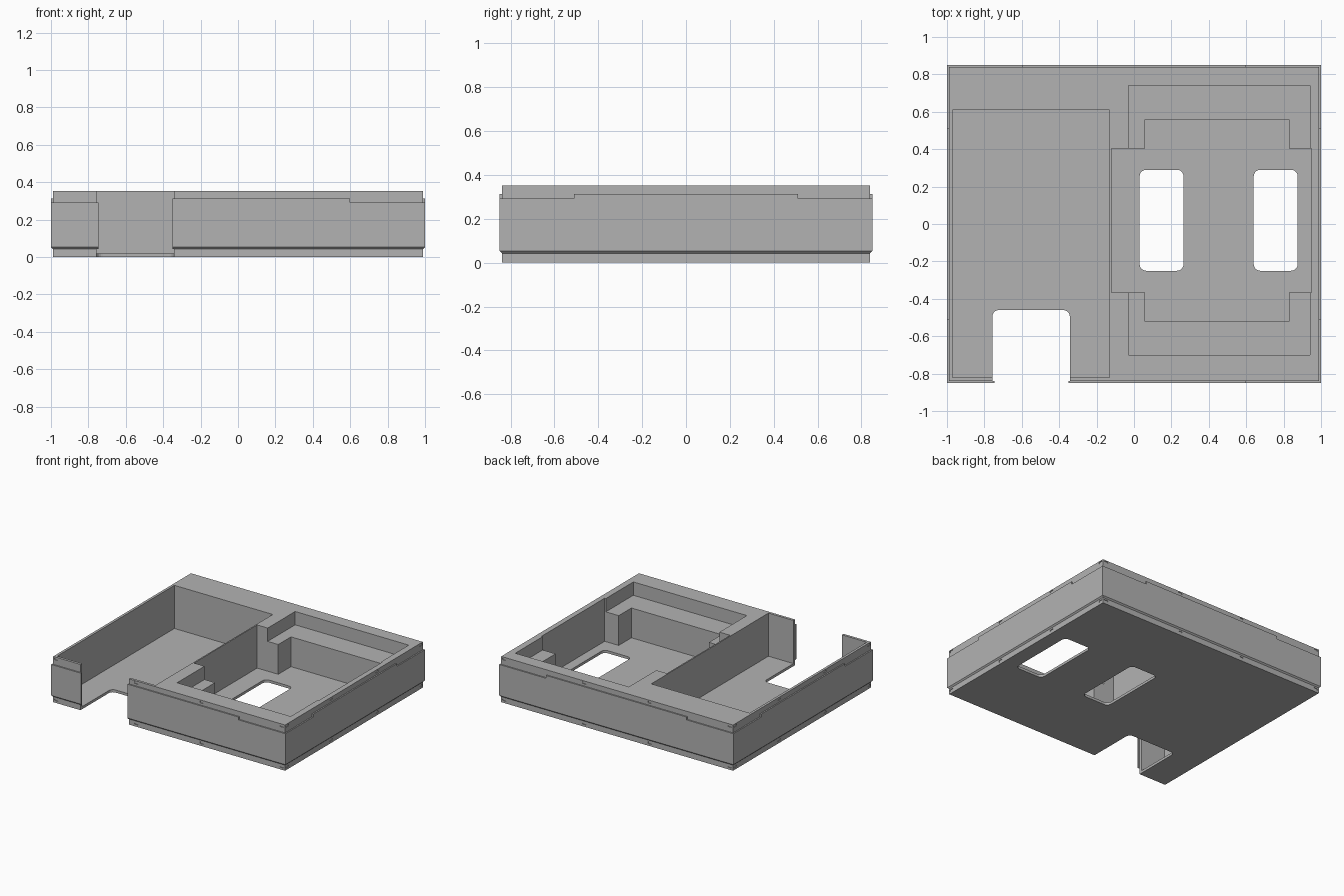
import bpy, bmesh, math
from mathutils import Matrix, Vector

if "Cube" in bpy.data.objects:
    bpy.data.objects.remove(bpy.data.objects["Cube"])

grey = bpy.data.materials.new("mid grey")
grey.diffuse_color = (0.45, 0.45, 0.45, 1)
grey.use_nodes = True
grey.node_tree.nodes["Principled BSDF"].inputs["Base Color"].default_value = grey.diffuse_color

W, D, H = 1.0, 0.85, 0.353      # half width, half depth, height
T = 0.01                        # thickness of the outer cladding
FLOOR = 0.02


def outline(x0, x1, y0, y1, r=0.0, seg=5):
    """Rectangle outline with optional rounded corners."""
    if r == 0:
        return [(x0, y0), (x1, y0), (x1, y1), (x0, y1)]
    pts = []
    for k, (cx, cy) in enumerate([(x1 - r, y1 - r), (x0 + r, y1 - r),
                                  (x0 + r, y0 + r), (x1 - r, y0 + r)]):
        for i in range(seg + 1):
            a = math.pi / 2 * (k + i / seg)
            pts.append((cx + r * math.cos(a), cy + r * math.sin(a)))
    return pts


def add_loft(bm, low, high):
    """Solid between two matching loops of 3D points."""
    a = [bm.verts.new(p) for p in low]
    b = [bm.verts.new(p) for p in high]
    bm.faces.new(a[::-1])
    bm.faces.new(b)
    for i in range(len(a)):
        j = (i + 1) % len(a)
        bm.faces.new((a[i], a[j], b[j], b[i]))


def add_prism(bm, pts, z0, z1, mat=Matrix()):
    add_loft(bm, [mat @ Vector((x, y, z0)) for x, y in pts],
             [mat @ Vector((x, y, z1)) for x, y in pts])


def finish(name, bm):
    bmesh.ops.remove_doubles(bm, verts=bm.verts, dist=1e-5)
    bmesh.ops.recalc_face_normals(bm, faces=bm.faces)
    me = bpy.data.meshes.new(name)
    bm.to_mesh(me)
    bm.free()
    me.materials.append(grey)
    ob = bpy.data.objects.new(name, me)
    bpy.context.collection.objects.link(ob)
    return ob


def cut(target, bm):
    """Subtract a temporary solid from the target."""
    cutter = finish("cutter", bm)
    cutter.hide_render = True
    mod = target.modifiers.new("cut", 'BOOLEAN')
    mod.operation, mod.solver, mod.object = 'DIFFERENCE', 'EXACT', cutter
    bpy.context.view_layer.objects.active = target
    bpy.ops.object.modifier_apply(modifier=mod.name)
    bpy.data.objects.remove(cutter)


# Tray body
bm = bmesh.new()
add_prism(bm, outline(-W + T, W - T, -D + T, D - T), 0, H)
tray = finish("tray_body", bm)

# Compartments, windows and the front opening: x0, x1, y0, y1, bottom, corner radius
for x0, x1, y0, y1, z, r in [
        (-0.97, -0.13, -0.82, 0.61, FLOOR, 0),       # left compartment
        (-0.03, 0.94, -0.70, 0.74, 0.25, 0),         # right shallow ledge
        (0.06, 0.83, -0.52, 0.56, FLOOR, 0),         # right deep well
        (-0.12, 0.95, -0.365, 0.405, FLOOR, 0),      # right side slots
        (0.03, 0.265, -0.25, 0.29, -0.1, 0.035),     # floor window
        (0.64, 0.875, -0.25, 0.29, -0.1, 0.035),     # floor window
        (-0.757, -0.343, -1.0, -0.46, -0.1, 0.035)]: # front opening
    bm = bmesh.new()
    add_prism(bm, outline(x0, x1, y0, y1, r), z, 0.5)
    cut(tray, bm)

# Small oval pockets along the upper and lower bands of all four sides
bm = bmesh.new()
for side in range(4):
    turn = Matrix.Rotation(side * math.pi / 2, 4, 'Z')
    dist, end = (D - T, 0.962) if side % 2 == 0 else (W - T, 0.815)
    for u in (-end, -0.28, 0.28, end):
        for z in (0.024, 0.338):
            m = turn @ Matrix.Translation((u, -dist, z)) @ Matrix.Rotation(math.pi / 2, 4, 'X')
            add_prism(bm, outline(-0.0175, 0.0175, -0.0075, 0.0075, 0.0074, 3), -0.005, 0.005, m)
cut(tray, bm)


# Cladding panels with a raised centre lip, chamfered lower edge and mitred corners
def panel(name, side, u0, u1, lip0, lip1):
    half, dist = (W, D) if side % 2 == 0 else (D, W)
    turn = Matrix.Rotation(side * math.pi / 2, 4, 'Z')
    z0, z1, z2 = 0.043, 0.292, 0.314
    if lip0 is None:
        prof = [(u0, z0), (u1, z0), (u1, z1), (u0, z1)]
    else:
        prof = [(u0, z0), (u1, z0), (u1, z1), (lip1, z1), (lip1, z2), (lip0, z2), (lip0, z1)]
        if u0 < lip0:
            prof.append((u0, z1))
    lim = half - T
    inner = [turn @ Vector((max(-lim, min(lim, u)), -dist + T, z)) for u, z in prof]
    outer = [turn @ Vector((u, -dist, z + (T if z == z0 else 0))) for u, z in prof]
    bm = bmesh.new()
    add_loft(bm, inner, outer)
    finish(name, bm)


panel("front_panel_left", 0, -W, -0.745, None, None)
panel("front_panel_right", 0, -0.35, W, -0.35, 0.6)
panel("right_panel", 1, -D, D, -0.51, 0.51)
panel("back_panel", 2, -W, W, -0.6, 0.6)
panel("left_panel", 3, -D, D, -0.51, 0.51)
